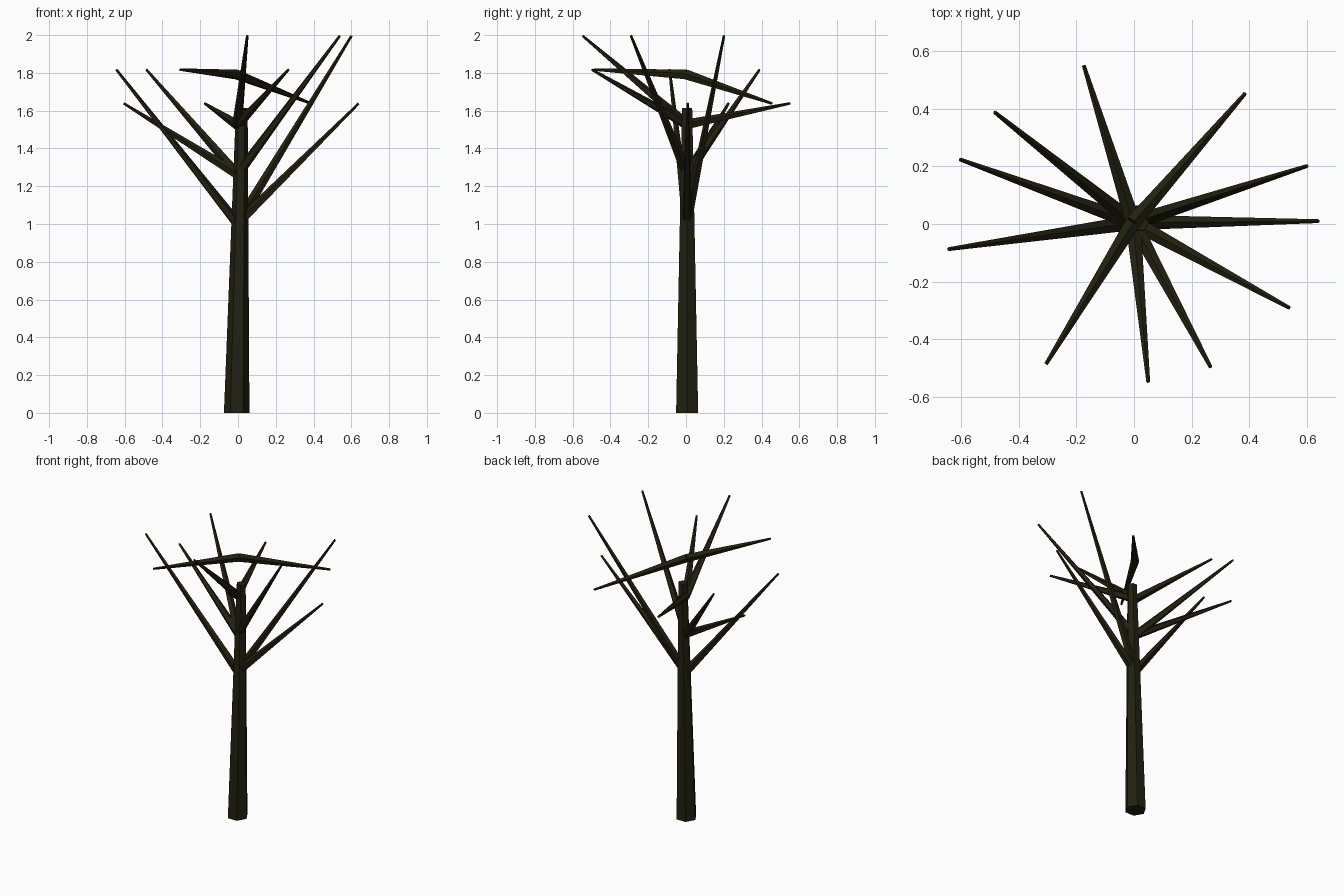
import bpy, bmesh, math
from mathutils import Vector

if "Cube" in bpy.data.objects:
    bpy.data.objects.remove(bpy.data.objects["Cube"])

bark = bpy.data.materials.new("dark_bark")
bark.diffuse_color = (0.016, 0.015, 0.005, 1)
bark.use_nodes = True
bark.node_tree.nodes["Principled BSDF"].inputs["Base Color"].default_value = bark.diffuse_color


def new_object(name, bm):
    bmesh.ops.recalc_face_normals(bm, faces=bm.faces[:])
    mesh = bpy.data.meshes.new(name)
    bm.to_mesh(mesh)
    bm.free()
    mesh.materials.append(bark)
    obj = bpy.data.objects.new(name, mesh)
    bpy.context.collection.objects.link(obj)
    return obj


def taper(name, start, end, r0, r1, sides, u, v):
    """Flat-faced tapered limb; u and v span both end rings."""
    bm = bmesh.new()
    rings = []
    for c, r in ((start, r0), (end, r1)):
        rings.append([bm.verts.new(c + r * (math.cos(a) * u + math.sin(a) * v))
                      for a in (2 * math.pi * i / sides for i in range(sides))])
    for i in range(sides):
        j = (i + 1) % sides
        bm.faces.new((rings[0][i], rings[0][j], rings[1][j], rings[1][i]))
    bm.faces.new(rings[0][::-1])
    bm.faces.new(rings[1])
    return new_object(name, bm)


# Six-sided trunk, leaning slightly to +x
taper("trunk", Vector((-0.007, 0.006, 0)), Vector((0.02, 0.006, 1.615)),
      0.0675, 0.031, 6, Vector((1, 0, 0)), Vector((0, 1, 0)))

# Branches spiral round by the golden angle, cycling start and tip heights
for i in range(11):
    a = math.radians(137.5 * i)
    start = Vector((-0.003, 0.005, 1.0 + 0.263 * (i % 4)))
    end = Vector((-0.007 + 0.647 * math.cos(a), 0.01 + 0.56 * math.sin(a),
                  1.638 + 0.179 * (i % 3)))
    d = (end - start).normalized()
    side = d.cross(Vector((0, 0, 1))).normalized()
    taper(f"branch_{i + 1}", start, end, 0.028, 0.007, 5, side.cross(d), side)
